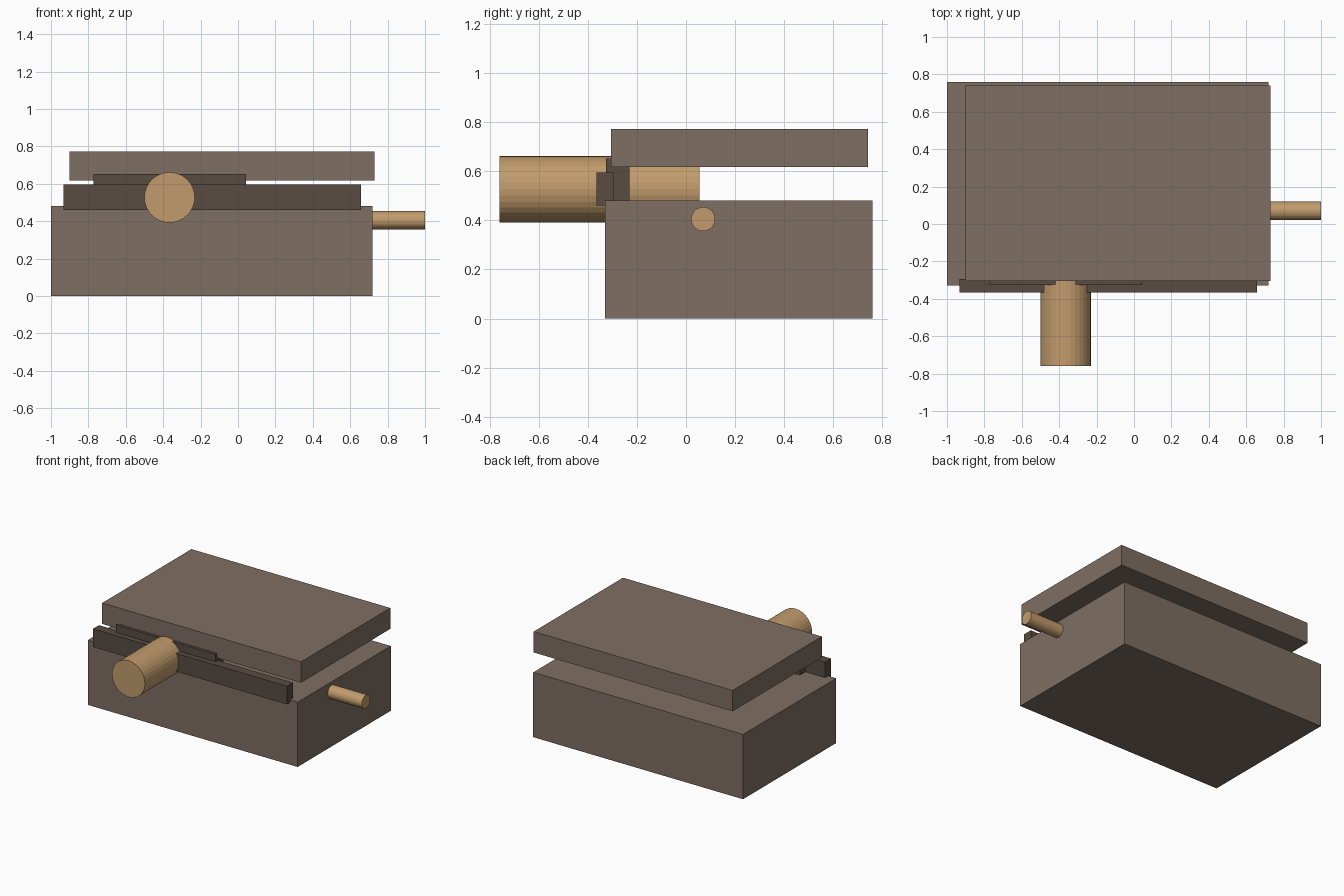
import bpy
from math import pi

if "Cube" in bpy.data.objects:
    bpy.data.objects.remove(bpy.data.objects["Cube"])


def material(name, color):
    m = bpy.data.materials.new(name)
    m.diffuse_color = (*color, 1)
    m.use_nodes = True
    m.node_tree.nodes["Principled BSDF"].inputs["Base Color"].default_value = m.diffuse_color
    return m


BROWN = material("brown", (0.21, 0.156, 0.125))
DARK = material("dark_brown", (0.098, 0.072, 0.055))
TAN = material("tan", (0.54, 0.33, 0.15))


def finish(name, mat):
    obj = bpy.context.object
    obj.name = name
    obj.data.materials.append(mat)
    return obj


def box(name, x, y, z, mat):
    """Box spanning the (min, max) range on each axis."""
    bpy.ops.mesh.primitive_cube_add(size=1, location=[sum(r) / 2 for r in (x, y, z)])
    obj = finish(name, mat)
    obj.scale = [r[1] - r[0] for r in (x, y, z)]
    bpy.ops.object.transform_apply(location=False, rotation=False, scale=True)
    return obj


def rod(name, center, radius, length, rotation, mat):
    bpy.ops.mesh.primitive_cylinder_add(vertices=32, radius=radius, depth=length,
                                        location=center, rotation=rotation)
    return finish(name, mat)


# Main body and the raised lid slab above it
box("base", (-1.0, 0.72), (-0.33, 0.76), (0, 0.48), BROWN)
box("top_slab", (-0.90, 0.73), (-0.305, 0.74), (0.617, 0.772), BROWN)

# Two overlapping bars along the front edge
box("front_bar", (-0.933, 0.657), (-0.365, -0.295), (0.46, 0.595), DARK)
box("rear_bar", (-0.773, 0.042), (-0.325, -0.23), (0.46, 0.652), DARK)

# Large barrel pointing forward through the bars
rod("front_barrel", (-0.366, -0.3525, 0.527), 0.135, 0.815, (pi / 2, 0, 0), TAN)

# Thin rod sticking out of the right side
rod("side_rod", (0.85, 0.07, 0.405), 0.049, 0.30, (0, pi / 2, 0), TAN)
